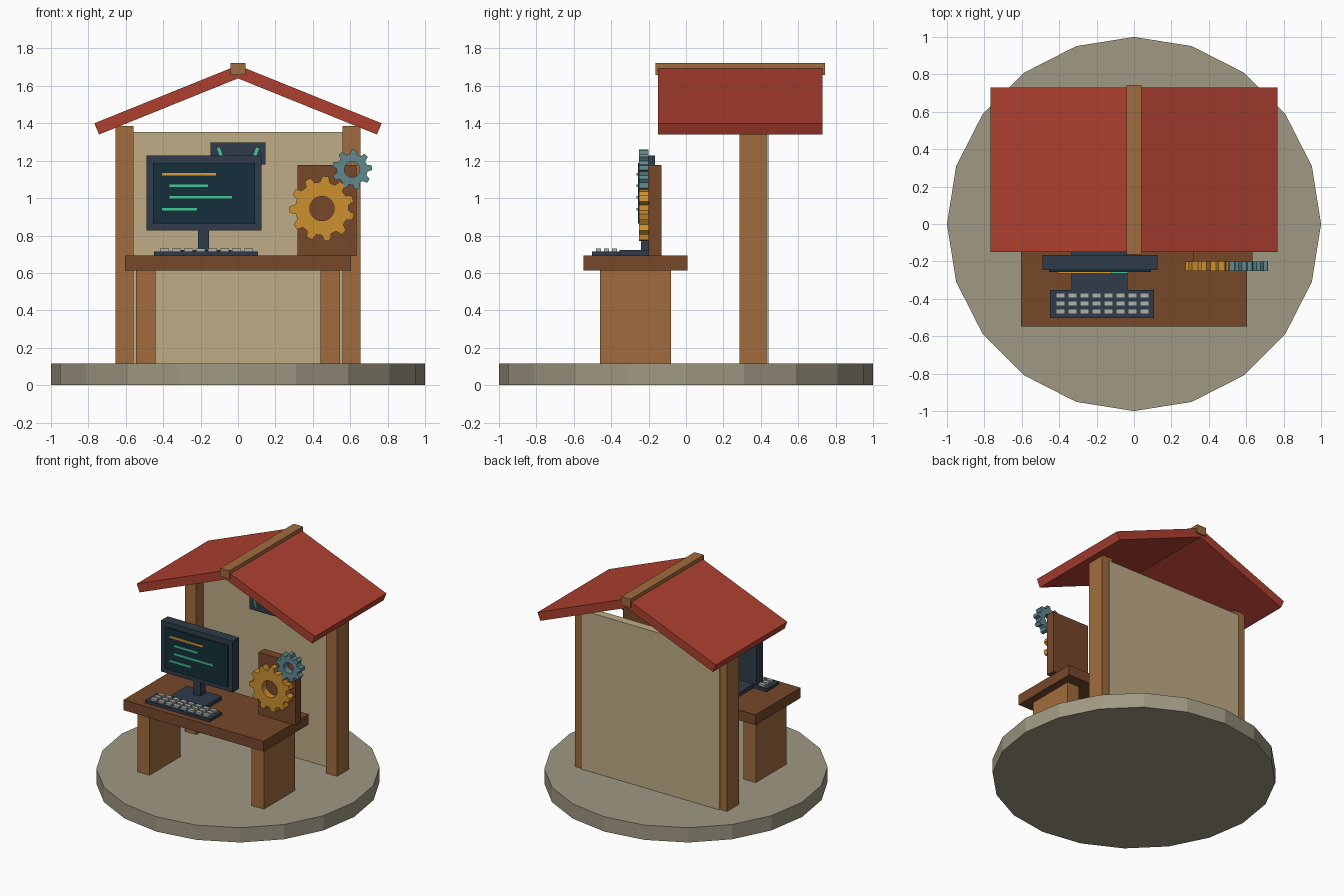
import bpy, bmesh
from math import cos, sin, pi, radians

if "Cube" in bpy.data.objects:
    bpy.data.objects.remove(bpy.data.objects["Cube"])


def material(name, rgb):
    m = bpy.data.materials.new(name)
    m.diffuse_color = [(c / 255) ** 2.2 for c in rgb] + [1]
    m.use_nodes = True
    m.node_tree.nodes["Principled BSDF"].inputs["Base Color"].default_value = m.diffuse_color
    return m


STONE = material("stone", (158, 151, 130))
WOOD = material("wood", (160, 107, 63))
DARK_WOOD = material("dark_wood", (118, 73, 46))
PLASTER = material("plaster", (190, 171, 134))
TILE = material("roof_red", (172, 66, 51))
CASE = material("dark_case", (50, 63, 76))
GLASS = material("screen_glass", (27, 50, 61))
GREEN = material("green", (72, 200, 150))
ORANGE = material("orange", (225, 155, 55))
GOLD = material("gold", (203, 142, 50))
STEEL = material("steel_blue", (96, 136, 143))
KEY = material("key_grey", (172, 178, 172))


def finish(name, bm, mat):
    bmesh.ops.recalc_face_normals(bm, faces=bm.faces)
    me = bpy.data.meshes.new(name)
    bm.to_mesh(me)
    bm.free()
    me.materials.append(mat)
    ob = bpy.data.objects.new(name, me)
    bpy.context.collection.objects.link(ob)
    return ob


def box(name, x, y, z, mat, tilt=0):
    """Box from (min, max) ranges, optionally tilted about its own y axis."""
    bm = bmesh.new()
    bmesh.ops.create_cube(bm, size=1)
    for v in bm.verts:
        v.co = [c * (r[1] - r[0]) for c, r in zip(v.co, (x, y, z))]
    ob = finish(name, bm, mat)
    ob.location = [(r[0] + r[1]) / 2 for r in (x, y, z)]
    ob.rotation_euler.y = tilt
    return ob


def prism(name, profile, y, mat):
    """Extrude an (x, z) profile between two y values."""
    bm = bmesh.new()
    rings = [[bm.verts.new((px, yy, pz)) for px, pz in profile] for yy in y]
    for ring in rings:
        bm.faces.new(ring)
    n = len(profile)
    for i in range(n):
        j = (i + 1) % n
        bm.faces.new((rings[0][i], rings[0][j], rings[1][j], rings[1][i]))
    return finish(name, bm, mat)


def gear(name, cx, cz, teeth, tip, root, hole, phase, y, mat):
    """Toothed ring with a round bore."""
    bm = bmesh.new()
    loops = []
    for yy in y:
        outer, inner = [], []
        for t in range(teeth):
            for off, r in ((-0.32, root), (-0.17, tip), (0.17, tip), (0.32, root)):
                a = phase + 2 * pi * (t + off) / teeth
                outer.append(bm.verts.new((cx + r * cos(a), yy, cz + r * sin(a))))
                inner.append(bm.verts.new((cx + hole * cos(a), yy, cz + hole * sin(a))))
        loops.append((outer, inner))
    (fo, fi), (bo, bi) = loops
    n = len(fo)
    for a, b in ((fo, fi), (fo, bo), (fi, bi), (bo, bi)):
        for i in range(n):
            j = (i + 1) % n
            bm.faces.new((a[i], a[j], b[j], b[i]))
    return finish(name, bm, mat)


# Round stone base
bpy.ops.mesh.primitive_cylinder_add(vertices=20, radius=1, depth=0.115, location=(0, 0, 0.0575))
base = bpy.context.object
base.name = "base"
base.data.materials.append(STONE)

# Back wall, and mirrored posts, desk legs and roof slabs
box("back_wall", (-0.595, 0.595), (0.375, 0.44), (0.115, 1.353), PLASTER)
for side, s in (("left", -1), ("right", 1)):
    box(side + "_post", sorted((s * 0.56, s * 0.655)), (0.285, 0.43), (0.115, 1.385), WOOD)
    box(side + "_desk_leg", sorted((s * 0.44, s * 0.545)), (-0.46, -0.08), (0.115, 0.615), WOOD)
    slab = [(0, 1.64), (0.743, 1.34), (0.768, 1.4), (0, 1.71)]
    prism(side + "_roof", [(s * x, z) for x, z in slab], (-0.15, 0.73), TILE)
box("ridge_beam", (-0.04, 0.04), (-0.163, 0.742), (1.657, 1.722), WOOD)

# Desk top
box("desk_top", (-0.604, 0.604), (-0.547, 0.007), (0.612, 0.692), DARK_WOOD)

# Monitor
box("monitor_foot", (-0.335, -0.035), (-0.355, -0.15), (0.692, 0.722), CASE)
box("monitor_neck", (-0.215, -0.155), (-0.24, -0.18), (0.72, 0.84), CASE)
box("monitor_case", (-0.49, 0.125), (-0.245, -0.165), (0.828, 1.227), CASE)
box("monitor_screen", (-0.455, 0.09), (-0.257, -0.24), (0.865, 1.187), GLASS)
lines = [(-0.406, -0.118, 1.128, ORANGE), (-0.366, -0.16, 1.067, GREEN),
         (-0.366, -0.032, 1.004, GREEN), (-0.406, -0.218, 0.941, GREEN)]
for i, (x0, x1, z, mat) in enumerate(lines):
    box(f"screen_line_{i + 1}", (x0, x1), (-0.264, -0.255), (z - 0.007, z + 0.007), mat)

# Keyboard
box("keyboard", (-0.448, 0.108), (-0.503, -0.353), (0.692, 0.714), CASE)
for row in range(3):
    for col in range(8):
        x, y = -0.393 + col * 0.0643, -0.468 + row * 0.043
        box(f"key_{row + 1}_{col + 1}", (x - 0.024, x + 0.024), (y - 0.014, y + 0.014),
            (0.71, 0.73), KEY)

# Small wall panel with two slanted marks
box("wall_panel", (-0.148, 0.147), (0.35, 0.385), (1.18, 1.297), CASE)
for side, s in (("left", -1), ("right", 1)):
    cx = s * 0.094
    box(side + "_panel_mark", (cx - 0.008, cx + 0.008), (0.342, 0.355), (1.205, 1.27),
        GREEN, s * radians(20))

# Gear board with two meshing gears
box("gear_board", (0.317, 0.634), (-0.2, -0.13), (0.69, 1.177), DARK_WOOD)
gear("large_gear", 0.449, 0.944, 11, 0.174, 0.143, 0.065, radians(18), (-0.252, -0.2), GOLD)
gear("small_gear", 0.61, 1.153, 9, 0.107, 0.083, 0.041, radians(5), (-0.252, -0.2), STEEL)
